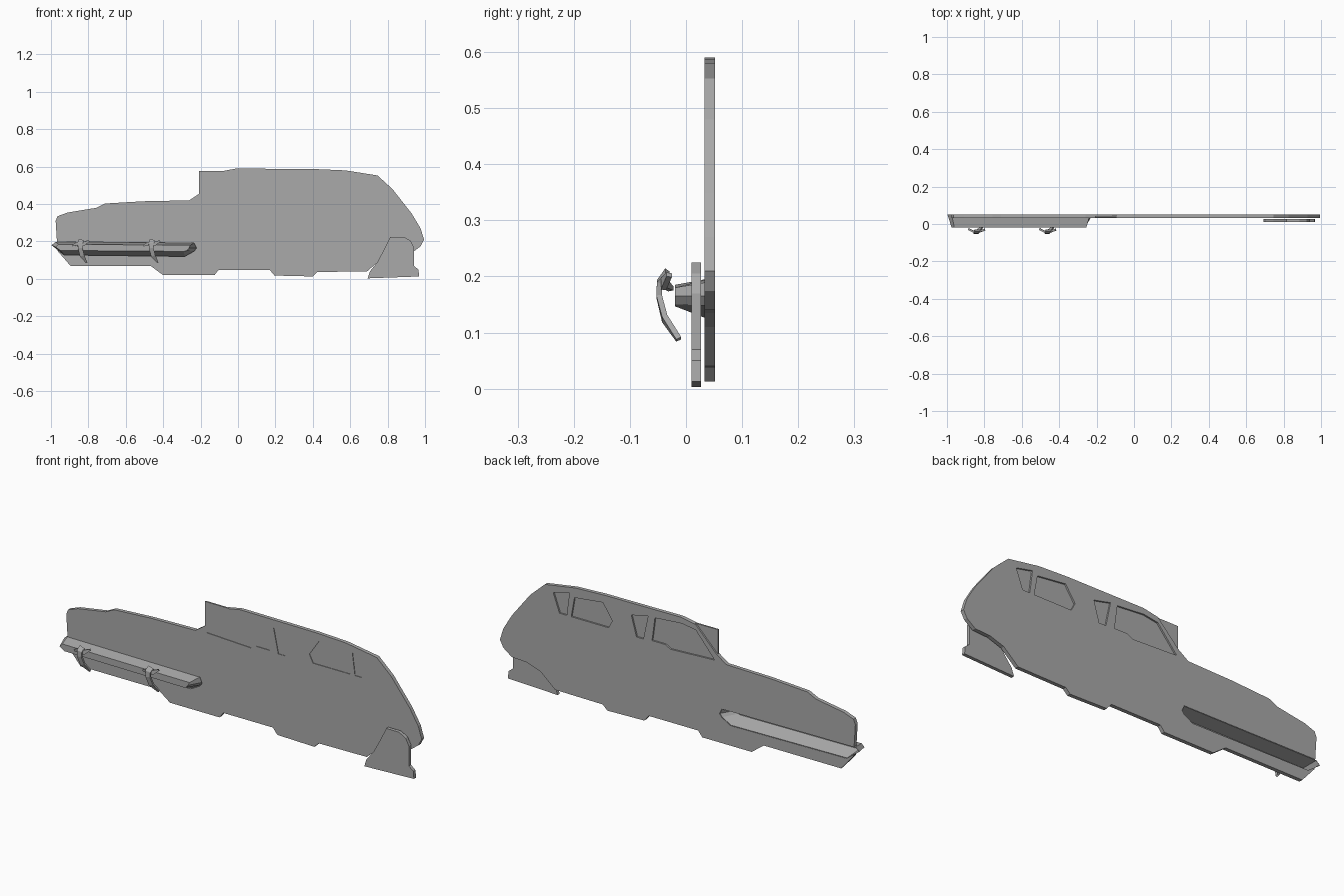
import bpy
import bmesh
from mathutils import Vector

if "Cube" in bpy.data.objects:
    bpy.data.objects.remove(bpy.data.objects["Cube"])

grey = bpy.data.materials.new("plain grey")
grey.use_nodes = True
grey.diffuse_color = (0.4, 0.4, 0.4, 1)
grey.node_tree.nodes["Principled BSDF"].inputs["Base Color"].default_value = (0.4, 0.4, 0.4, 1)


def finish(name, bm):
    bmesh.ops.recalc_face_normals(bm, faces=bm.faces)
    mesh = bpy.data.meshes.new(name)
    bm.to_mesh(mesh)
    bm.free()
    mesh.materials.append(grey)
    obj = bpy.data.objects.new(name, mesh)
    bpy.context.collection.objects.link(obj)
    return obj


def loft(name, loops, caps=(True, True)):
    """Join successive loops of equal length with side faces."""
    bm = bmesh.new()
    rings = [[bm.verts.new(p) for p in loop] for loop in loops]
    for a, b in zip(rings, rings[1:]):
        for i in range(len(a)):
            j = (i + 1) % len(a)
            bm.faces.new((a[i], a[j], b[j], b[i]))
    for ring, cap in zip((rings[0], rings[-1]), caps):
        if cap:
            bm.faces.new(ring)
    return finish(name, bm)


def plate(name, outline, front, back):
    return loft(name, [[(x, y, z) for x, z in outline] for y in (front, back)])


def apply_modifier(obj, mod):
    bpy.context.view_layer.objects.active = obj
    bpy.ops.object.modifier_apply(modifier=mod.name)


def cut(obj, outline):
    cutter = plate("cutter", outline, 0.0, 0.1)
    cutter.hide_render = True
    mod = obj.modifiers.new("cut", "BOOLEAN")
    mod.operation = "DIFFERENCE"
    mod.solver = "EXACT"
    mod.object = cutter
    apply_modifier(obj, mod)
    bpy.data.objects.remove(cutter)


# Flat side of the car body
body = plate("body_side_panel", [
    (-.975, .31), (-.965, .335), (-.91, .355), (-.757, .38), (-.71, .403),
    (-.505, .415), (-.26, .42), (-.206, .457), (-.09, .575), (-.01, .59),
    (.414, .587), (.575, .58), (.746, .553), (.826, .48), (.928, .35),
    (.976, .27), (.995, .21), (.976, .174), (.93, .14), (.845, .135),
    (.77, .11), (.69, .04), (.425, .037), (.4, .013), (.195, .018),
    (.17, .048), (-.104, .048), (-.126, .02), (-.4, .02), (-.468, .07),
    (-.896, .07), (-.965, .15)], .033, .052)

# Window openings
windows = [
    [(-.195, .425), (-.09, .548), (-.013, .56), (.136, .548), (.152, .43), (.078, .43), (.05, .414)],
    [(.174, .548), (.267, .527), (.238, .425), (.2, .425)],
    [(.372, .47), (.425, .548), (.582, .53), (.6, .43), (.393, .43)],
    [(.61, .545), (.70, .525), (.665, .43), (.625, .43)],
]
for opening in windows:
    cut(body, opening)

# Glass sheet behind the openings, showing ahead of the windscreen post
plate("window_glass", [(-.208, .35), (-.208, .578), (.56, .575), (.72, .55),
                       (.72, .41), (.61, .35)], .036, .044)

# Hollow trough along the front flank, open at the back
mouth = [(-.997, .18), (-.975, .198), (-.235, .192), (-.222, .165),
         (-.235, .148), (-.285, .12), (-.93, .128)]
face = [(-.975, .17), (-.96, .185), (-.255, .18), (-.262, .165),
        (-.275, .15), (-.29, .147), (-.95, .152)]
cut(body, mouth)
trough = loft("flank_trough", [[(x, .05, z) for x, z in mouth],
                               [(x, -.02, z) for x, z in face]], (False, True))
shell = trough.modifiers.new("wall", "SOLIDIFY")
shell.thickness = .003
apply_modifier(trough, shell)

# Separate rear fender plate
plate("rear_fender", [(.693, .003), (.705, .04), (.745, .09), (.78, .155), (.815, .225),
                      (.885, .225), (.922, .205), (.94, .17), (.94, .07),
                      (.965, .05), (.968, .013)], .01, .027)


def ribbon(name, path, origin, thickness=.005):
    """Tapered flat bar through (x, y, z, half width) stations."""
    loops = []
    for i, station in enumerate(path):
        before, after = path[max(i - 1, 0)], path[min(i + 1, len(path) - 1)]
        along = Vector(after[:3]) - Vector(before[:3])
        across = along.cross(Vector((0, 1, 0))).normalized()
        deep = along.cross(across).normalized() * thickness
        centre = Vector(station[:3]) + Vector((origin, 0, 0))
        side = across * station[3]
        loops.append([centre + side + deep, centre - side + deep,
                      centre - side - deep, centre + side - deep])
    return loft(name, loops)


# Pair of curved hooks on the trough
for label, x in (("front", -.84), ("rear", -.46)):
    ribbon(label + "_hook_stem", [
        (.002, -.033, .207, .014), (-.004, -.047, .19, .014), (-.004, -.048, .165, .012),
        (.006, -.038, .125, .012), (.03, -.013, .088, .004)], x)
    ribbon(label + "_hook_crossbar", [
        (-.045, -.027, .178, .004), (-.02, -.04, .189, .009), (.015, -.04, .187, .011),
        (.042, -.03, .203, .004)], x)
